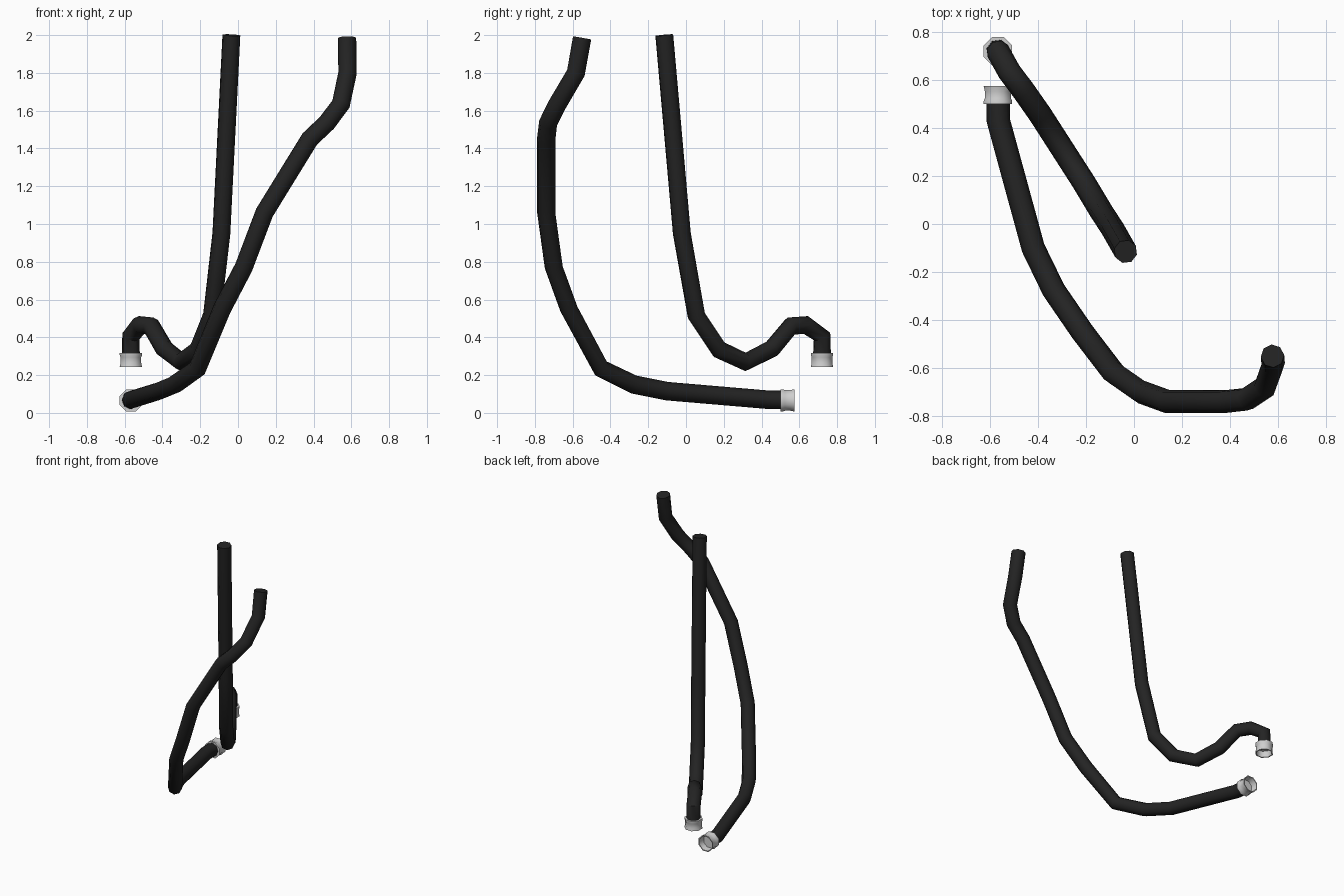
import bpy
import bmesh
import math
from mathutils import Vector

old = bpy.data.objects.get("Cube")
if old:
    bpy.data.objects.remove(old, do_unlink=True)

SIDES = 8


def material(name, color, roughness):
    mat = bpy.data.materials.new(name)
    mat.use_nodes = True
    mat.diffuse_color = color
    shader = mat.node_tree.nodes["Principled BSDF"]
    shader.inputs["Base Color"].default_value = color
    shader.inputs["Roughness"].default_value = roughness
    return mat


rubber = material("black_rubber", (0.017, 0.017, 0.017, 1), 0.7)
metal = material("light_grey_metal", (0.62, 0.62, 0.62, 1), 0.5)


def finish(obj, mat):
    obj.data.materials.append(mat)
    bpy.ops.object.select_all(action="DESELECT")
    obj.select_set(True)
    bpy.context.view_layer.objects.active = obj
    bpy.ops.object.shade_smooth_by_angle(angle=math.radians(50))


def hose(name, points, radius=0.049):
    """Sweep a round section along a path and close both ends."""
    curve = bpy.data.curves.new(name + "_path", "CURVE")
    curve.dimensions = "3D"
    curve.bevel_depth = radius
    curve.bevel_resolution = SIDES // 2 - 2
    curve.use_fill_caps = True
    spline = curve.splines.new("POLY")
    spline.points.add(len(points) - 1)
    for point, co in zip(spline.points, points):
        point.co = (*co, 1)
    path = bpy.data.objects.new(name + "_path", curve)
    bpy.context.collection.objects.link(path)
    bpy.context.view_layer.update()
    evaluated = path.evaluated_get(bpy.context.evaluated_depsgraph_get())
    mesh = bpy.data.meshes.new_from_object(evaluated)
    bpy.data.objects.remove(path, do_unlink=True)
    obj = bpy.data.objects.new(name, mesh)
    bpy.context.collection.objects.link(obj)
    finish(obj, rubber)


def collar(name, base, direction):
    """Lathe a flared end fitting with a recessed, closed mouth."""
    profile = [(0.045, 0), (0.064, 0), (0.064, 0.012), (0.059, 0.024),
               (0.059, 0.052), (0.064, 0.074), (0.056, 0.074), (0.05, 0.03)]
    bm = bmesh.new()
    rings = []
    for radius, height in profile:
        angles = [math.tau * (i + 0.5) / SIDES for i in range(SIDES)]
        rings.append([bm.verts.new((radius * math.cos(a), radius * math.sin(a), height))
                      for a in angles])
    for low, high in zip(rings, rings[1:]):
        for i in range(SIDES):
            j = (i + 1) % SIDES
            bm.faces.new((low[i], low[j], high[j], high[i]))
    bm.faces.new(rings[-1])
    bm.faces.new(rings[0])
    bmesh.ops.recalc_face_normals(bm, faces=bm.faces)
    mesh = bpy.data.meshes.new(name)
    bm.to_mesh(mesh)
    bm.free()
    obj = bpy.data.objects.new(name, mesh)
    obj.location = base
    obj.rotation_euler = Vector(direction).to_track_quat("Z", "Y").to_euler()
    bpy.context.collection.objects.link(obj)
    finish(obj, metal)


# Upright hose that dips and hooks over at the back
hose("upright_hose", [
    (-0.035, -0.115, 2.0), (-0.088, -0.022, 0.95), (-0.138, 0.055, 0.515),
    (-0.21, 0.175, 0.335), (-0.3, 0.315, 0.27), (-0.39, 0.455, 0.34),
    (-0.46, 0.555, 0.46), (-0.52, 0.635, 0.465), (-0.567, 0.72, 0.405),
    (-0.567, 0.72, 0.3)])
collar("upright_hose_collar", (-0.567, 0.72, 0.318), (0, 0, -1))

# Long hose that sweeps round the front and rises to the left
hose("sweeping_hose", [
    (0.577, -0.55, 1.985), (0.58, -0.583, 1.8), (0.545, -0.68, 1.635),
    (0.47, -0.73, 1.535), (0.38, -0.74, 1.45), (0.14, -0.74, 1.06),
    (0.03, -0.7, 0.77), (-0.085, -0.62, 0.55), (-0.215, -0.45, 0.235),
    (-0.335, -0.275, 0.15), (-0.42, -0.1, 0.115), (-0.565, 0.43, 0.07),
    (-0.567, 0.52, 0.068)])
collar("sweeping_hose_collar", (-0.567, 0.5, 0.066), (0, 1, 0))
